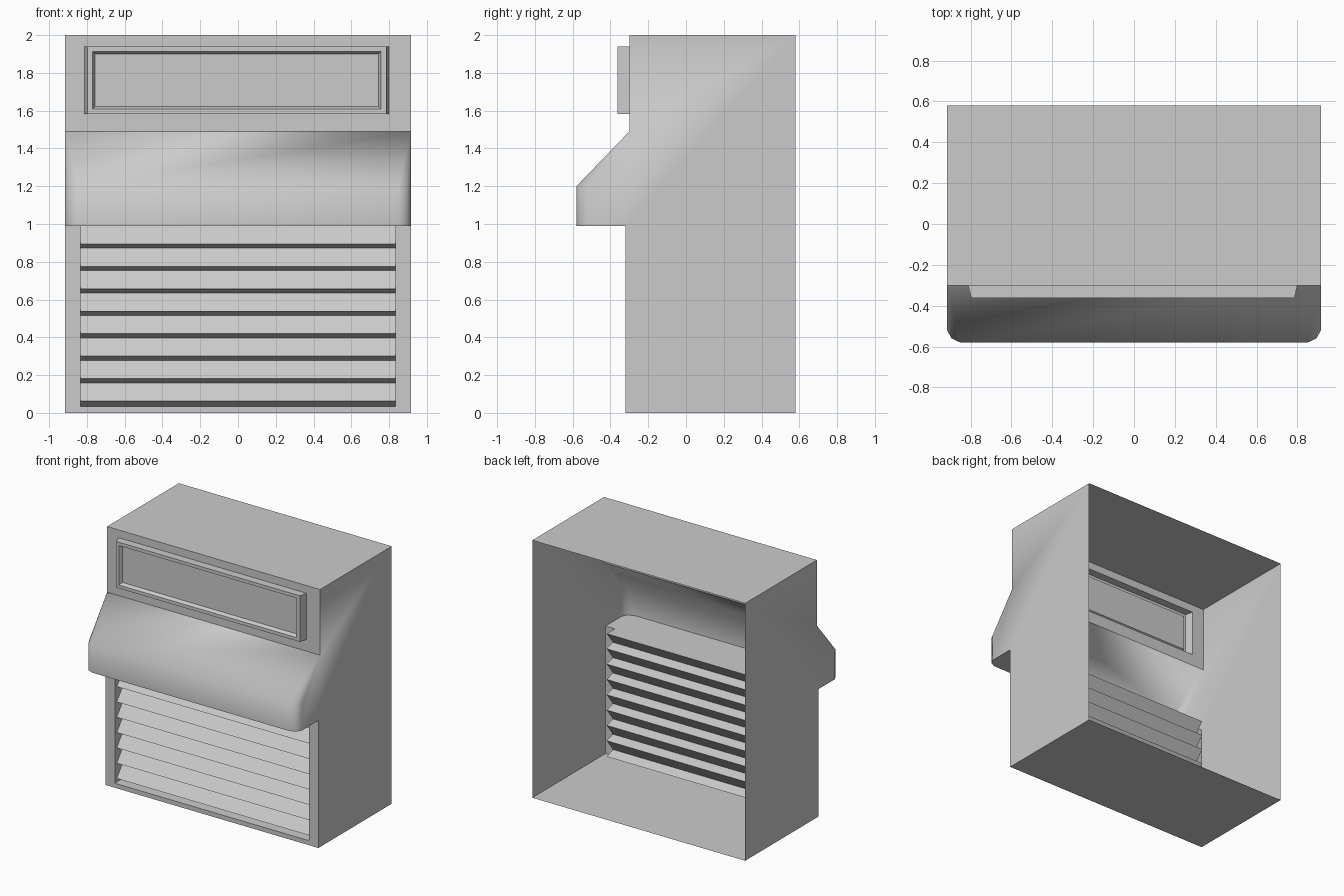
import bpy, bmesh, math

if "Cube" in bpy.data.objects:
    bpy.data.objects.remove(bpy.data.objects["Cube"])

W, BACK = 0.915, 0.58          # half width, rear plane
LOW, UP = -0.32, -0.30         # lower and upper front planes
OW, SILL, HOOD = 0.835, 0.035, 0.99   # louver opening half width, bottom, top


def build(name, polys, angle):
    """Sheet-metal object from polygons, welded and facing forward."""
    bm = bmesh.new()
    for poly in polys:
        pts = [p for i, p in enumerate(poly) if p != poly[i - 1]]
        bm.faces.new([bm.verts.new(p) for p in pts])
    bmesh.ops.remove_doubles(bm, verts=bm.verts, dist=0.0005)
    bmesh.ops.recalc_face_normals(bm, faces=bm.faces)
    if sum(f.normal.y * f.calc_area() for f in bm.faces) > 0:
        bmesh.ops.reverse_faces(bm, faces=bm.faces)
    me = bpy.data.meshes.new(name)
    bm.to_mesh(me)
    bm.free()
    ob = bpy.data.objects.new(name, me)
    bpy.context.collection.objects.link(ob)
    bpy.ops.object.select_all(action='DESELECT')
    ob.select_set(True)
    bpy.context.view_layer.objects.active = ob
    bpy.ops.object.shade_smooth_by_angle(angle=math.radians(angle))
    return ob


def rect(x0, x1, z0, z1, y):
    return [(x0, y, z0), (x1, y, z0), (x1, y, z1), (x0, y, z1)]


def bridge(a, b):
    n = len(a)
    return [[a[i], a[(i + 1) % n], b[(i + 1) % n], b[i]] for i in range(n)]


# housing: floor, roof, sides (open at the back)
shell = [[(-W, LOW, 0), (W, LOW, 0), (W, BACK, 0), (-W, BACK, 0)],
         [(-W, UP, 2), (W, UP, 2), (W, BACK, 2), (-W, BACK, 2)]]
side = [(BACK, 0), (LOW, 0), (LOW, HOOD), (-0.52, HOOD), (-0.52, 1.2),
        (UP, 1.49), (UP, 2), (BACK, 2)]
for s in (-1, 1):
    shell.append([(s * W, y, z) for y, z in side])
    # front frame uprights
    shell.append([(s * W, LOW, 0), (s * OW, LOW, SILL),
                  (s * OW, LOW, HOOD), (s * W, LOW, HOOD)])
shell.append([(-W, LOW, 0), (W, LOW, 0), (OW, LOW, SILL), (-OW, LOW, SILL)])

# hood with rounded corners fading out at the top of the slope
corner = [(W, -0.52), (0.893, -0.56), (0.85, -0.58)]
plan = [(-x, y) for x, y in corner] + corner[::-1]
levels = [[(x, y, z) for x, y in plan] for z in (HOOD, 1.2)]
levels.append([(math.copysign(W, x), UP, 1.49) for x, y in plan])
for a, b in zip(levels, levels[1:]):
    shell += bridge(a, b)[:-1]
shell.append(levels[0] + [(W, LOW, HOOD), (OW, LOW, HOOD),
                          (-OW, LOW, HOOD), (-W, LOW, HOOD)])
build("housing_with_hood", shell, 50)

# upper front panel with the hollow raised display frame
rings = [rect(-W, W, 1.49, 2, UP),
         rect(-0.812, 0.80, 1.582, 1.94, UP),
         rect(-0.797, 0.785, 1.582, 1.94, -0.362),
         rect(-0.770, 0.758, 1.608, 1.914, -0.362),
         rect(-0.757, 0.745, 1.621, 1.901, -0.335)]
panel = [q for a, b in zip(rings, rings[1:]) for q in bridge(a, b)]
panel.append(rings[-1])
build("upper_panel_display_frame", panel, 30)

# louvered grille: sawtooth profile, jambs, sill and head
prof = [(-0.22, HOOD)]
for i in range(8):
    z = 0.895 - 0.119 * i
    prof += [(-0.295, z), (-0.22, max(z - 0.022, SILL) if i < 7 else SILL)]
slats = [[(-OW, a[0], a[1]), (OW, a[0], a[1]), (OW, b[0], b[1]), (-OW, b[0], b[1])]
         for a, b in zip(prof, prof[1:])]
for s in (-1, 1):
    slats.append([(s * OW, y, z) for y, z in prof + [(LOW, SILL), (LOW, HOOD)]])
for z in (SILL, HOOD):
    slats.append([(-OW, LOW, z), (OW, LOW, z), (OW, -0.22, z), (-OW, -0.22, z)])
build("louver_grille", slats, 30)
